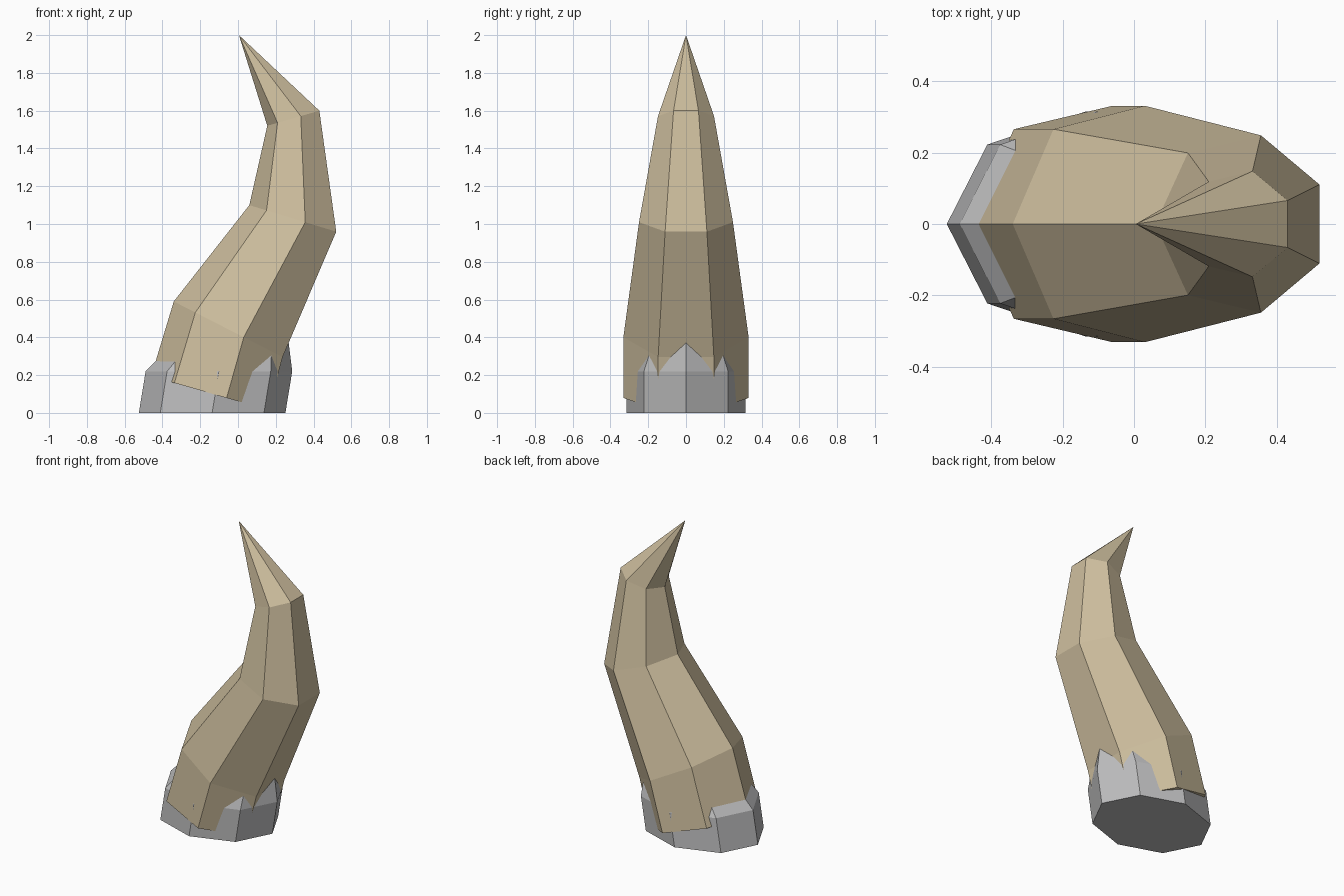
import bpy, bmesh, math

if "Cube" in bpy.data.objects:
    bpy.data.objects.remove(bpy.data.objects["Cube"])


def material(name, color):
    m = bpy.data.materials.new(name)
    m.diffuse_color = (*color, 1.0)
    m.use_nodes = True
    m.node_tree.nodes["Principled BSDF"].inputs["Base Color"].default_value = m.diffuse_color
    return m


def loft(name, sides, rings, mat, tip=None):
    """Skin rings given as (centre x, centre z, axis x, axis z, y radius)."""
    bm = bmesh.new()
    loops = []
    for cx, cz, ux, uz, ry in rings:
        loop = []
        for k in range(sides):
            a = math.pi + k * math.tau / sides   # one corner points to -x
            c, s = math.cos(a), math.sin(a)
            loop.append(bm.verts.new((cx + ux * c, ry * s, cz + uz * c)))
        loops.append(loop)
    bm.faces.new(loops[0][::-1])
    for low, high in zip(loops, loops[1:]):
        for k in range(sides):
            n = (k + 1) % sides
            bm.faces.new((low[k], low[n], high[n], high[k]))
    top = loops[-1]
    if tip:
        point = bm.verts.new(tip)
        for k in range(sides):
            bm.faces.new((top[k], top[(k + 1) % sides], point))
    else:
        bm.faces.new(top)
    bmesh.ops.recalc_face_normals(bm, faces=bm.faces)
    mesh = bpy.data.meshes.new(name)
    bm.to_mesh(mesh)
    bm.free()
    mesh.materials.append(mat)
    obj = bpy.data.objects.new(name, mesh)
    bpy.context.collection.objects.link(obj)
    return obj


bone = material("bone tan", (0.62, 0.52, 0.345))
metal = material("metal grey", (0.51, 0.51, 0.515))

# Curved seven-sided horn ending in a point
loft("horn", 7, [
    (-0.133, 0.100, 0.327, -0.094, 0.340),
    (-0.037, 0.435, 0.303, -0.155, 0.340),
    (0.302, 1.026, 0.242, -0.074, 0.255),
    (0.300, 1.562, 0.145, 0.042, 0.152),
], bone, tip=(0.005, 0.0, 2.0))

# Eight-sided metal socket; its shoulder slopes in and disappears inside the horn
loft("socket", 8, [
    (-0.137, 0.00, 0.388, 0, 0.315),
    (-0.101, 0.22, 0.388, 0, 0.315),
    (0.019, 0.50, 0.233, 0, 0.190),
], metal)
